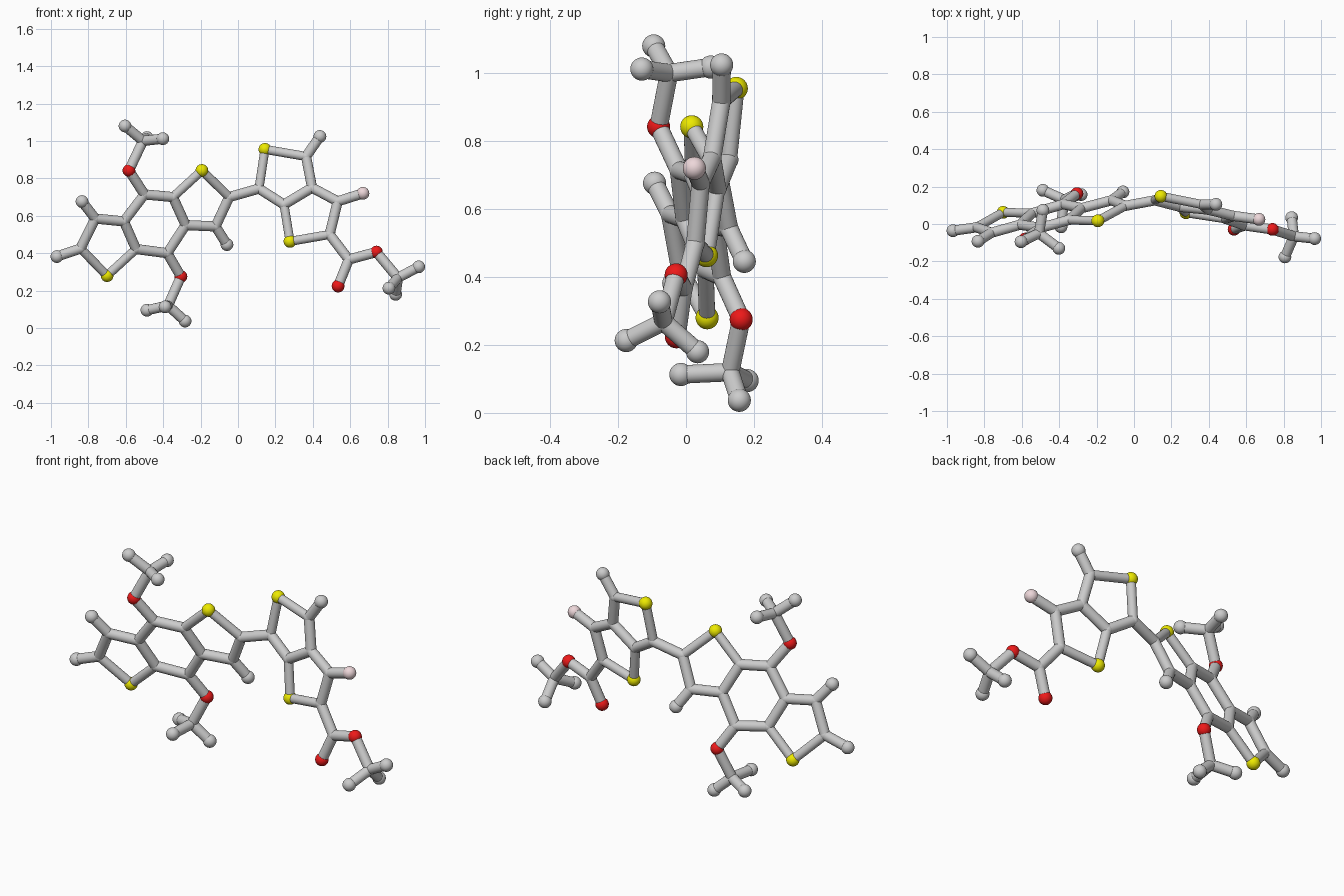
import bpy, bmesh
from mathutils import Vector

if "Cube" in bpy.data.objects:
    bpy.data.objects.remove(bpy.data.objects["Cube"])

BALL, JOINT, STICK, THIN = 0.034, 0.028, 0.027, 0.024


def material(name, rgb):
    m = bpy.data.materials.new(name)
    m.diffuse_color = (*rgb, 1)
    m.use_nodes = True
    m.node_tree.nodes["Principled BSDF"].inputs["Base Color"].default_value = m.diffuse_color
    return m


MATS = {"S": material("yellow", (0.85, 0.82, 0.0)),
        "O": material("red", (0.85, 0.01, 0.01)),
        "F": material("pale_pink", (0.85, 0.68, 0.70))}
NAMES = {"S": "sulfur_ball", "O": "oxygen_ball", "F": "fluorine_ball",
         "H": "hydrogen_ball", "C": "carbon_joint"}


# the two fused ring systems are flat; each plane gives depth from x and z
def left(x, z):
    return Vector((x, 0.04 + 0.25 * (x + 0.446) - 0.306 * (z - 0.56), z))


def right(x, z):
    return Vector((x, 0.148 - 0.177 * (x - 0.144) + 0.13 * (z - 0.955), z))


atoms = {
    # left ring system
    "H1": left(-.834, .676), "H2": left(-.968, .382), "Ca": left(-.842, .425),
    "Cb": left(-.763, .585), "S1": left(-.70, .28), "Cc": left(-.61, .57),
    "Cd": left(-.545, .422), "Ce": left(-.50, .714), "Cf": left(-.348, .70),
    "Cg": left(-.28, .55), "Ch": left(-.378, .40), "S2": left(-.193, .842),
    "Ci": left(-.047, .70), "Cj": left(-.12, .543), "H3": left(-.059, .446),
    "O1": left(-.583, .842), "O2": left(-.305, .275),
    # upper methyl
    "Cs": Vector((-.508, -.05, 1.0)), "H5": Vector((-.604, -.095, 1.08)),
    "H6": Vector((-.402, -.13, 1.012)), "H7": Vector((-.487, .073, 1.018)),
    # lower methyl
    "Ct": Vector((-.374, .13, .12)), "H8": Vector((-.487, .18, .095)),
    "H9": Vector((-.283, .157, .037)), "H10": Vector((-.39, -.015, .113)),
    # right ring system and ester
    "Ck": right(.112, .745), "S3": right(.144, .955), "Cl": right(.364, .917),
    "H4": right(.438, 1.024), "Cm": right(.396, .75), "Cn": right(.246, .66),
    "S4": right(.278, .463), "Co": right(.49, .50), "Cp": right(.533, .677),
    "F1": right(.668, .72), "Cq": right(.592, .366),
    "O3": Vector((.535, -.028, .224)), "O4": right(.74, .406),
    # ester methyl
    "Cr": Vector((.855, -.066, .268)), "H11": Vector((.966, -.078, .327)),
    "H12": Vector((.807, -.176, .213)), "H13": Vector((.843, .034, .18)),
}

# chains of bonded atoms
chains = """H2 Ca Cb Cc Cd S1 Ca|H1 Cb|Cc Ce Cf Cg Ch Cd|Cf S2 Ci Cj Cg|Cj H3
Ce O1 Cs H5|H6 Cs H7|Ch O2 Ct H8|H9 Ct H10
Ci Ck S3 Cl Cm Cn Ck|Cl H4|Cm Cp Co S4 Cn|Cp F1|Co Cq O3
Cq O4 Cr H11|H12 Cr H13"""


def finish(name, bm, mat=None):
    for f in bm.faces:
        f.smooth = len(f.verts) <= 4
    me = bpy.data.meshes.new(name)
    bm.to_mesh(me)
    bm.free()
    ob = bpy.data.objects.new(name, me)
    bpy.context.collection.objects.link(ob)
    if mat:
        me.materials.append(mat)
    return ob


# balls and joints
for key, pos in atoms.items():
    kind = key[0]
    bm = bmesh.new()
    bmesh.ops.create_uvsphere(bm, u_segments=32, v_segments=16,
                              radius=JOINT if kind == "C" else BALL)
    finish(NAMES[kind], bm, MATS.get(kind)).location = pos

# sticks
for chain in chains.replace("\n", "|").split("|"):
    keys = chain.split()
    for a, b in zip(keys, keys[1:]):
        p, q = atoms[a], atoms[b]
        r = THIN if "S" in a[0] + b[0] else STICK
        bm = bmesh.new()
        bmesh.ops.create_cone(bm, cap_ends=True, segments=24, radius1=r,
                              radius2=r, depth=(q - p).length)
        ob = finish("bond_stick", bm)
        ob.location = (p + q) / 2
        ob.rotation_mode = 'QUATERNION'
        ob.rotation_quaternion = (q - p).to_track_quat('Z', 'Y')
